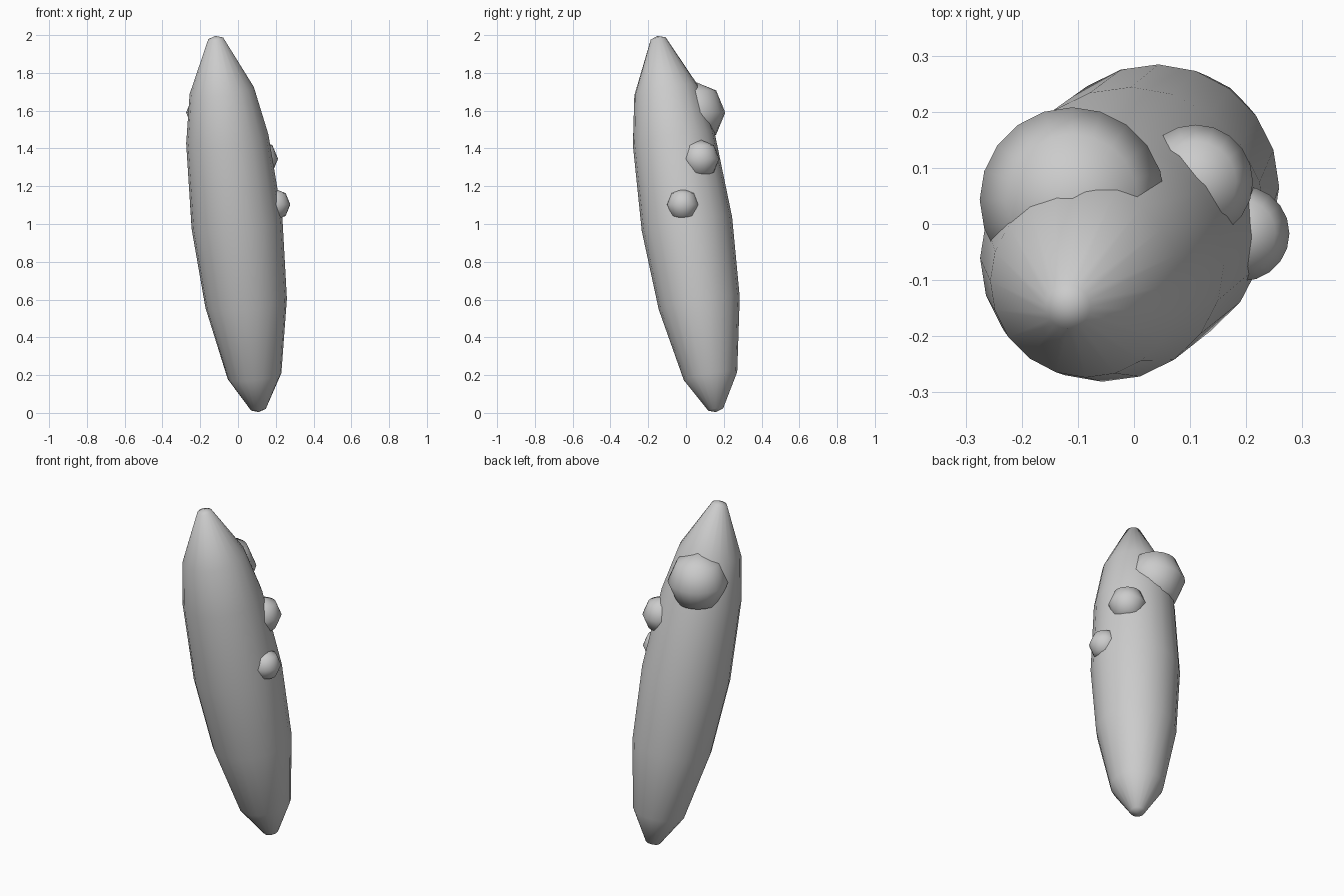
import bpy, bmesh, math
from mathutils import Vector

if "Cube" in bpy.data.objects:
    bpy.data.objects.remove(bpy.data.objects["Cube"])


def finish(name, bm):
    mesh = bpy.data.meshes.new(name)
    bmesh.ops.recalc_face_normals(bm, faces=bm.faces)
    for f in bm.faces:
        f.smooth = True
    bm.to_mesh(mesh)
    bm.free()
    obj = bpy.data.objects.new(name, mesh)
    bpy.context.collection.objects.link(obj)
    return obj


def lathe(name, profile, sides):
    # spin a (radius, height) profile whose ends lie on the axis
    bm = bmesh.new()
    verts = [bm.verts.new((r, 0, z)) for r, z in profile]
    edges = [bm.edges.new(p) for p in zip(verts, verts[1:])]
    bmesh.ops.spin(bm, geom=verts + edges, cent=(0, 0, 0), axis=(0, 0, 1),
                   angle=math.tau, steps=sides, use_duplicate=False)
    bmesh.ops.remove_doubles(bm, verts=bm.verts, dist=1e-4)
    return finish(name, bm)


# Tapered body, leaning along the line between its two tips
bottom, top = Vector((0.11, 0.16, 0)), Vector((-0.12, -0.15, 2))
body = lathe("body", [(0, -1.014), (0.04, -1.0), (0.143, -0.82), (0.217, -0.427),
                      (0.242, 0), (0.219, 0.458), (0.171, 0.72),
                      (0.04, 1.0), (0, 1.014)], 20)
body.rotation_euler = (top - bottom).to_track_quat('Z', 'Y').to_euler()
body.location = (top + bottom) / 2

# Row of rounded bumps, shrinking down one side
bumps = [("large_bump", (-0.11, 0.043, 1.59), 0.165),
         ("middle_bump", (0.11, 0.075, 1.345), 0.102),
         ("small_bump", (0.192, -0.017, 1.103), 0.085)]
for name, centre, radius in bumps:
    bm = bmesh.new()
    bmesh.ops.create_uvsphere(bm, u_segments=20, v_segments=4, radius=radius)
    bump = finish(name, bm)
    bump.location = centre
